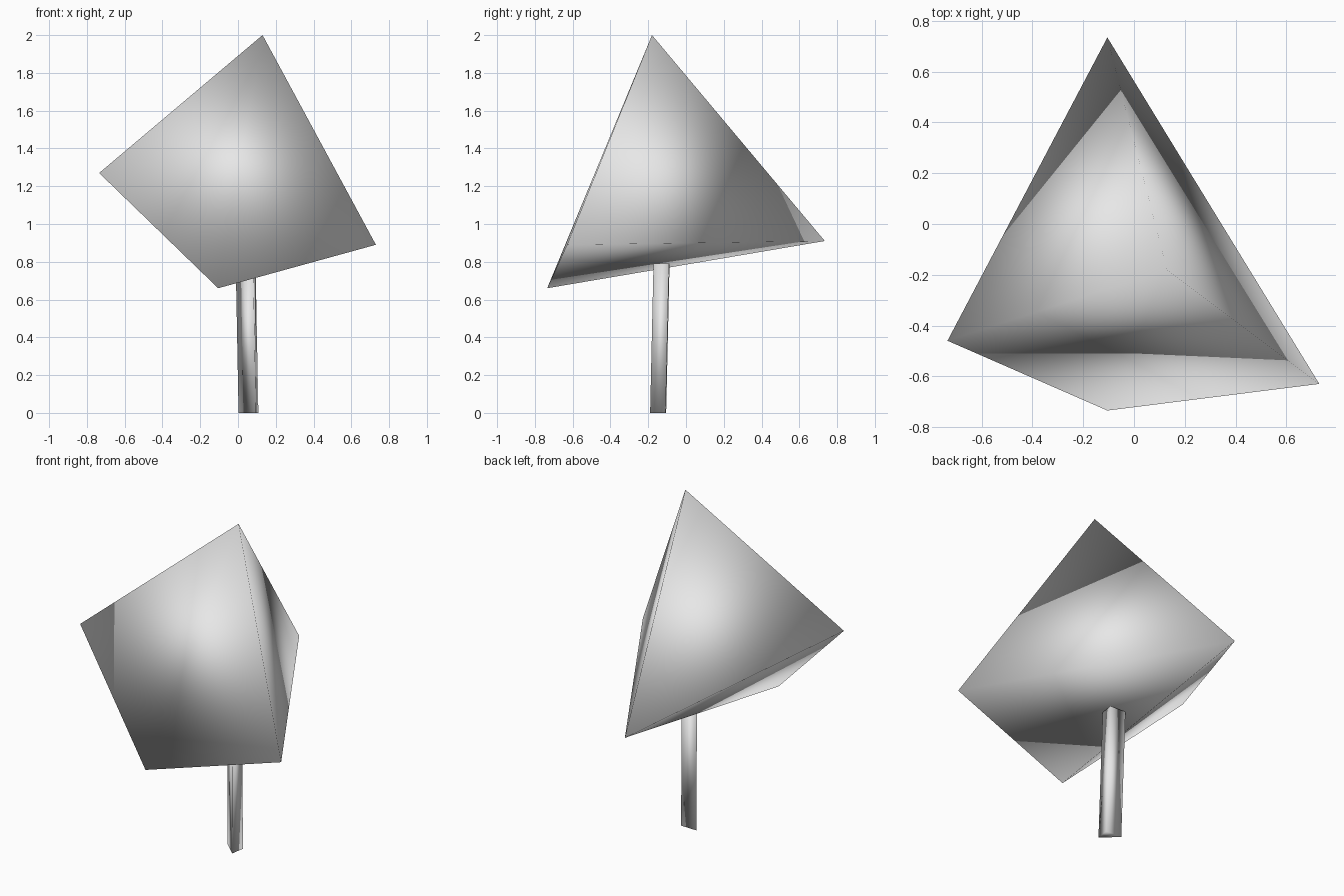
import bpy
import bmesh
from mathutils import Vector

cube = bpy.data.objects.get("Cube")
if cube:
    bpy.data.objects.remove(cube, do_unlink=True)

# Single pale grey material
grey = bpy.data.materials.new("pale_grey")
grey.use_nodes = True
colour = (0.8, 0.8, 0.8, 1.0)
grey.diffuse_color = colour
grey.node_tree.nodes["Principled BSDF"].inputs["Base Color"].default_value = colour


def finish(name, bm):
    """Turn a bmesh into a smooth shaded object."""
    bmesh.ops.recalc_face_normals(bm, faces=bm.faces)
    for face in bm.faces:
        face.smooth = True
    mesh = bpy.data.meshes.new(name)
    bm.to_mesh(mesh)
    bm.free()
    mesh.materials.append(grey)
    obj = bpy.data.objects.new(name, mesh)
    bpy.context.collection.objects.link(obj)
    return obj


# Crown: a skewed four-sided pyramid, its base to the front and its tip behind
bm = bmesh.new()
rim = [bm.verts.new(p) for p in ((0.13, -0.18, 2.0), (-0.735, -0.46, 1.27),
                                 (-0.105, -0.735, 0.66), (0.73, -0.63, 0.89))]
tip = bm.verts.new((-0.105, 0.735, 0.91))
bm.faces.new(rim)
for i in range(4):
    bm.faces.new((rim[i], rim[(i + 1) % 4], tip))
finish("crown", bm)

# Trunk: a slightly leaning three-sided prism
bm = bmesh.new()
lean = Vector((-0.015, 0.018, 0.79))
foot = [Vector(p) for p in ((0.095, -0.19, 0), (0.108, -0.108, 0), (0.003, -0.105, 0))]
low = [bm.verts.new(p) for p in foot]
high = [bm.verts.new(p + lean) for p in foot]
bm.faces.new(low)
bm.faces.new(high)
for i in range(3):
    j = (i + 1) % 3
    bm.faces.new((low[i], low[j], high[j], high[i]))
finish("trunk", bm)
